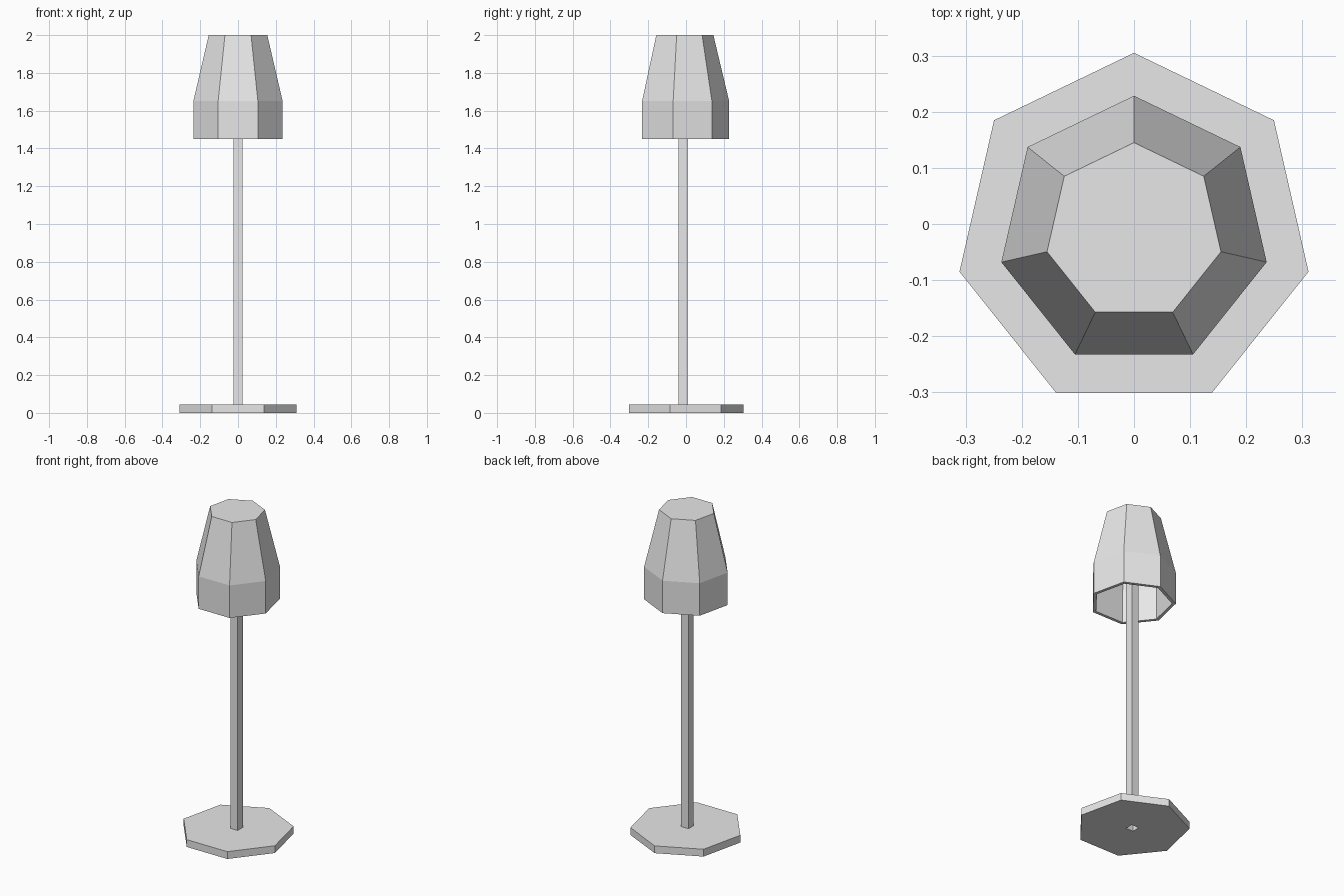
import bpy, bmesh
from math import sin, cos, pi

if "Cube" in bpy.data.objects:
    bpy.data.objects.remove(bpy.data.objects["Cube"])

CY = -0.014   # lamp axis

grey = bpy.data.materials.new("light grey")
grey.diffuse_color = (0.8, 0.8, 0.8, 1)
grey.use_nodes = True
grey.node_tree.nodes["Principled BSDF"].inputs["Base Color"].default_value = grey.diffuse_color


def loft(name, rings, sides, start=0.0, cap_start=True, cap_end=True):
    """Stack polygon rings given as (radius, height) and skin them with flat faces."""
    bm = bmesh.new()
    loops = []
    for r, z in rings:
        angles = [start + 2 * pi * i / sides for i in range(sides)]
        loops.append([bm.verts.new((r * cos(a), CY + r * sin(a), z)) for a in angles])
    for a, b in zip(loops, loops[1:]):
        for i in range(sides):
            j = (i + 1) % sides
            bm.faces.new((a[i], a[j], b[j], b[i]))
    if cap_start:
        bm.faces.new(loops[0][::-1])
    if cap_end:
        bm.faces.new(loops[-1])
    bmesh.ops.recalc_face_normals(bm, faces=bm.faces)
    mesh = bpy.data.meshes.new(name)
    bm.to_mesh(mesh)
    bm.free()
    mesh.materials.append(grey)
    ob = bpy.data.objects.new(name, mesh)
    bpy.context.collection.objects.link(ob)
    return ob


# Seven-sided foot plate
base = loft("base", [(0.319, 0.0), (0.319, 0.045)], 7, pi / 2)

# Square hole through the foot where the hollow pole sits
cutter = loft("pole_hole_cutter", [(0.0352, -0.1), (0.0352, 0.1)], 4, pi / 4)
cutter.hide_render = True
cutter.hide_set(True)
hole = base.modifiers.new("pole_hole", 'BOOLEAN')
hole.operation = 'DIFFERENCE'
hole.solver = 'EXACT'
hole.object = cutter

# Slim square pole, open at the bottom
loft("pole", [(0.0354, 0.0), (0.0354, 1.965)], 4, pi / 4, cap_start=False)

# Seven-sided hollow shade: inner top, inner wall, rim, outer wall, top
loft("shade", [(0.14, 1.97), (0.222, 1.645), (0.222, 1.45),
               (0.2425, 1.45), (0.2425, 1.65), (0.159, 2.0)], 7, pi / 2)
